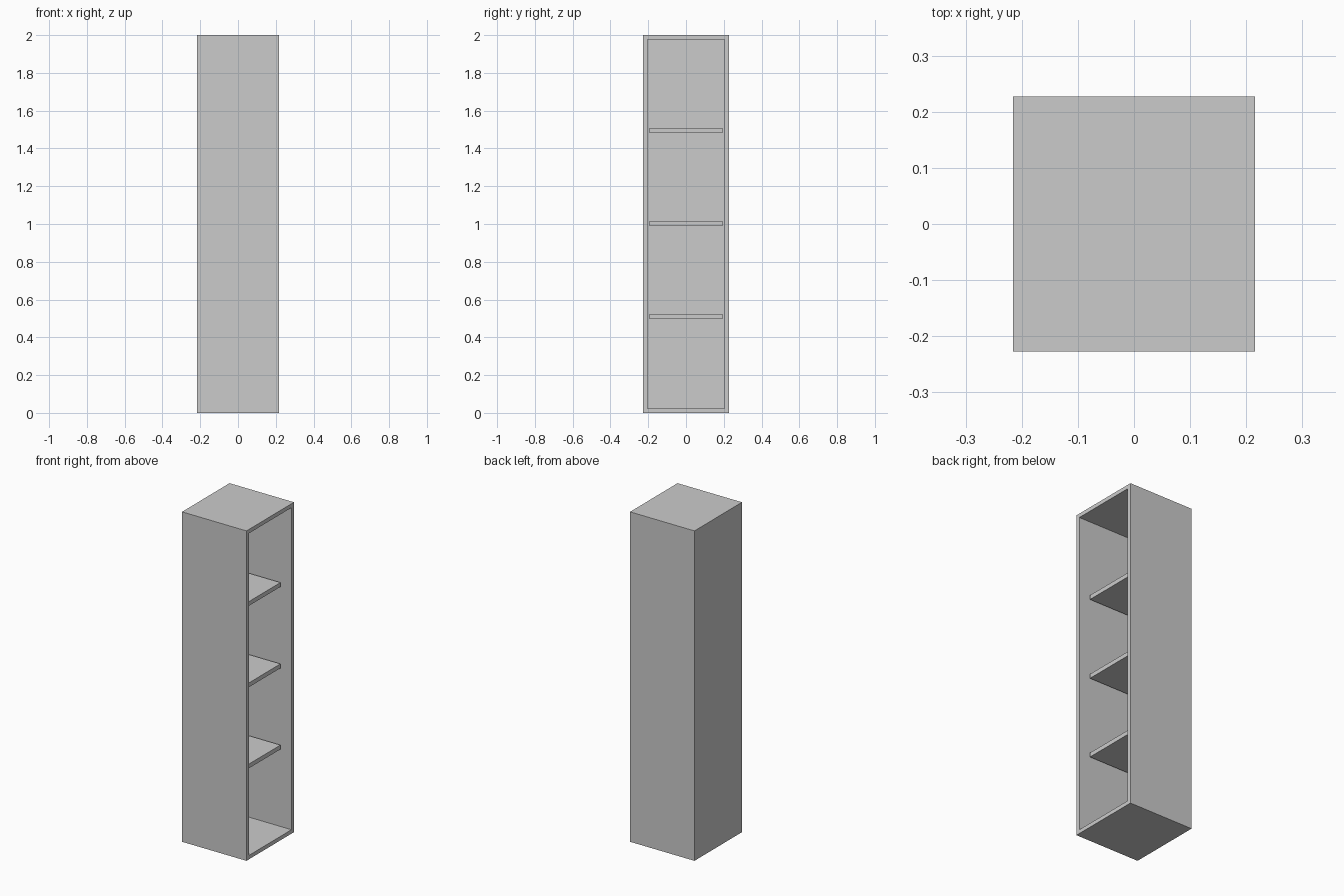
import bpy, bmesh
from mathutils import Matrix, Vector

if "Cube" in bpy.data.objects:
    bpy.data.objects.remove(bpy.data.objects["Cube"])

W, D, H = 0.432, 0.455, 2.0   # outer size
T = 0.034                     # board thickness
SHELF_T = 0.026
SHELF_FRONT = 0.15


def finish(bm, name):
    bmesh.ops.recalc_face_normals(bm, faces=bm.faces)
    mesh = bpy.data.meshes.new(name)
    bm.to_mesh(mesh)
    bm.free()
    obj = bpy.data.objects.new(name, mesh)
    bpy.context.collection.objects.link(obj)
    return obj


def box(x0, x1, y0, y1, z0, z1):
    bm = bmesh.new()
    centre = Vector((x0 + x1, y0 + y1, z0 + z1)) / 2
    size = Matrix.Diagonal((x1 - x0, y1 - y0, z1 - z0, 1))
    bmesh.ops.create_cube(bm, size=1, matrix=Matrix.Translation(centre) @ size)
    bm.normal_update()
    return bm


# Cabinet shell: a box hollowed from its open +x side
bm = box(-W / 2, W / 2, -D / 2, D / 2, 0, H)
opening = max(bm.faces, key=lambda f: f.normal.x)
bmesh.ops.inset_region(bm, faces=[opening], thickness=T)
cavity = bmesh.ops.extrude_discrete_faces(bm, faces=[opening])["faces"][0]
bmesh.ops.translate(bm, verts=cavity.verts, vec=(-(W - T), 0, 0))
finish(bm, "cabinet_shell")

# Three shelves, set back from the opening
for i, z in enumerate((0.511, 1.003, 1.496), 1):
    half = D / 2 - T - 0.001
    bm = box(-W / 2 + T, SHELF_FRONT, -half, half,
             z - SHELF_T / 2, z + SHELF_T / 2)
    finish(bm, f"shelf_{i}")
